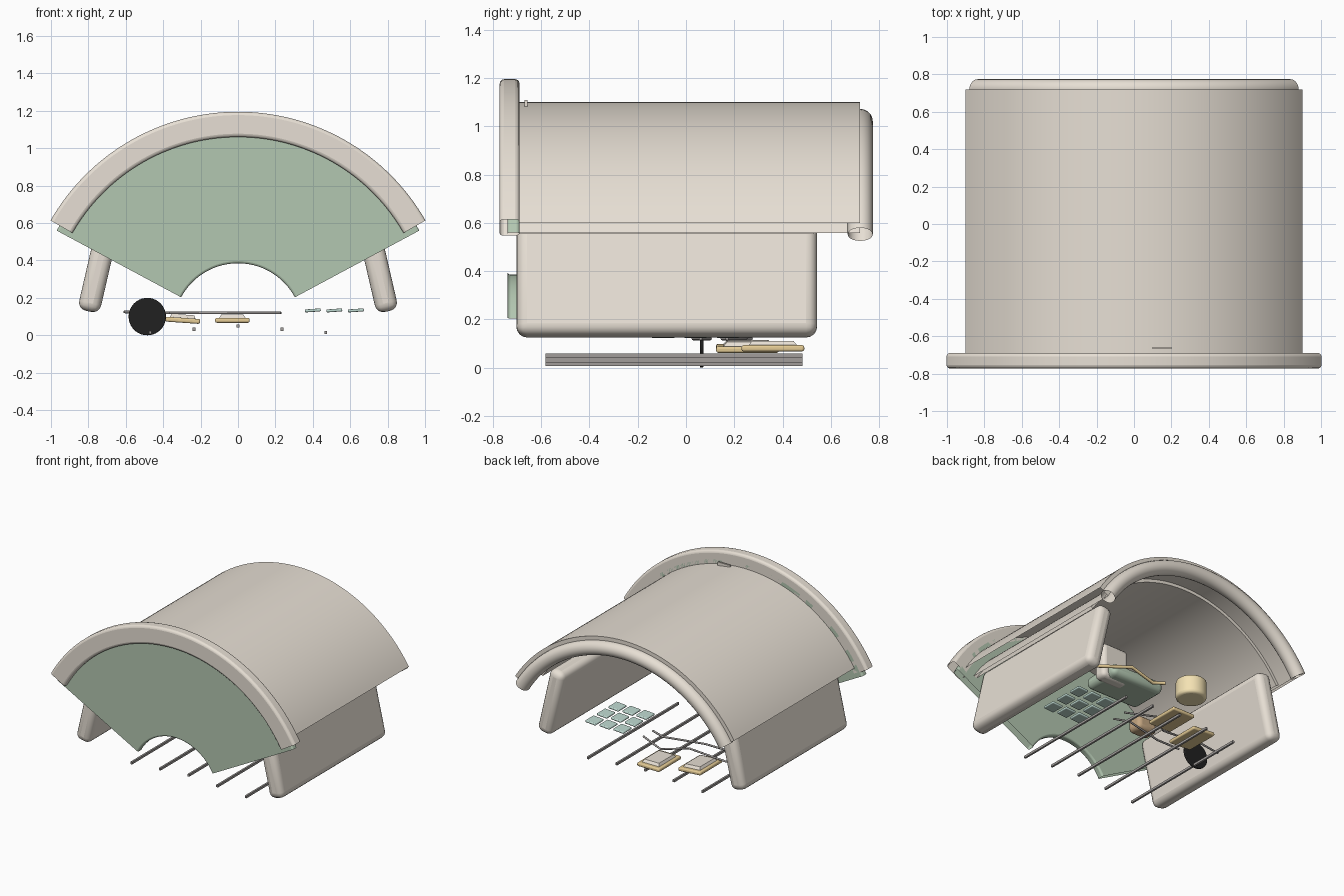
import bpy, bmesh
from math import sin, cos, radians, pi
from mathutils import Vector

if "Cube" in bpy.data.objects:
    bpy.data.objects.remove(bpy.data.objects["Cube"])

CZ = 0.04  # height of the common arch centre


def mat(name, col):
    m = bpy.data.materials.new(name)
    m.diffuse_color = (*col, 1)
    m.use_nodes = True
    m.node_tree.nodes["Principled BSDF"].inputs["Base Color"].default_value = m.diffuse_color
    return m


BEIGE = mat("beige", (0.80, 0.74, 0.66))
GREEN = mat("green", (0.45, 0.57, 0.44))
PALE = mat("pale_green", (0.52, 0.70, 0.64))
GOLD = mat("gold", (0.78, 0.60, 0.30))
YELLOW = mat("pale_yellow", (0.90, 0.76, 0.45))
BROWN = mat("brown", (0.55, 0.38, 0.22))
BLACK = mat("black", (0.015, 0.015, 0.015))
METAL = mat("metal", (0.36, 0.34, 0.33))
TEAL = mat("dark_teal", (0.12, 0.20, 0.17))


def finish(name, bm, m, bevel=0, seg=3):
    bmesh.ops.recalc_face_normals(bm, faces=bm.faces)
    me = bpy.data.meshes.new(name)
    bm.to_mesh(me)
    bm.free()
    ob = bpy.data.objects.new(name, me)
    bpy.context.collection.objects.link(ob)
    me.materials.append(m)
    if bevel:
        b = ob.modifiers.new("bevel", "BEVEL")
        b.width, b.segments, b.limit_method = bevel, seg, "ANGLE"
        b.angle_limit = radians(40)
    bpy.ops.object.select_all(action="DESELECT")
    ob.select_set(True)
    bpy.context.view_layer.objects.active = ob
    bpy.ops.object.shade_smooth_by_angle(angle=radians(35))
    return ob


def arch(name, profile, half, m, bevel=0, n=64):
    """Sweep a (radius, y) profile around the arch centre, ends left open."""
    bm = bmesh.new()
    rings = []
    for i in range(n + 1):
        a = radians(half) * (2 * i / n - 1)
        rings.append([bm.verts.new((r * sin(a), y, CZ + r * cos(a))) for r, y in profile])
    k = len(profile)
    for a, b in zip(rings, rings[1:]):
        for j in range(k):
            bm.faces.new((a[j], a[(j + 1) % k], b[(j + 1) % k], b[j]))
    return finish(name, bm, m, bevel)


def rect(r0, r1, y0, y1):
    return [(r0, y0), (r1, y0), (r1, y1), (r0, y1)]


def box(name, loc, size, m, bevel=0, rot=(0, 0, 0), seg=3, taper=1):
    bm = bmesh.new()
    bmesh.ops.create_cube(bm, size=1)
    for v in bm.verts:
        t = taper if v.co.z > 0 else 1
        v.co = Vector((v.co.x * size[0] * t, v.co.y * size[1] * t, v.co.z * size[2]))
    ob = finish(name, bm, m, bevel, seg)
    ob.location, ob.rotation_euler = loc, rot
    return ob


def cylinder(name, loc, r, depth, m, bevel, rot=(0, 0, 0)):
    bm = bmesh.new()
    bmesh.ops.create_cone(bm, cap_ends=True, segments=40, radius1=r, radius2=r, depth=depth)
    ob = finish(name, bm, m, bevel)
    ob.location, ob.rotation_euler = loc, rot


def wire(name, pts, r, m):
    cu = bpy.data.curves.new(name, "CURVE")
    cu.dimensions, cu.bevel_depth, cu.bevel_resolution, cu.use_fill_caps = "3D", r, 2, True
    s = cu.splines.new("POLY")
    s.points.add(len(pts) - 1)
    for p, c in zip(s.points, pts):
        p.co = (*c, 1)
    cu.materials.append(m)
    bpy.context.collection.objects.link(bpy.data.objects.new(name, cu))


# arched hood, inner liner, front frame, back rim and front panel
arch("hood_shell", rect(0.98, 1.06, -0.70, 0.72), 58.1, BEIGE)
arch("hood_liner", rect(0.955, 0.978, -0.69, 0.53), 57.5, BEIGE)
arch("front_frame", rect(1.02, 1.155, -0.772, -0.69), 60.2, BEIGE, 0.018)
arch("back_rim", [(0.98 + 0.052 * cos(t * pi / 10), 0.722 + 0.052 * sin(t * pi / 10))
                  for t in range(20)], 58.5, BEIGE)
arch("front_panel", rect(0.345, 1.10, -0.74, -0.69), 61.8, GREEN, 0.012)

# tilted side walls
for s, side in ((-1, "left"), (1, "right")):
    box(side + "_wall", (s * 0.744, -0.08, 0.372), (0.12, 1.246, 0.50), BEIGE, 0.045,
        (0, -s * radians(13), 0), 4)

# floor bars
for i in range(-2, 3):
    box("floor_bar", (i * 0.235, -0.05, 0.05 - 0.0175 * abs(i)), (0.014, 1.064, 0.017), METAL)

# grid of small tiles
for i in range(3):
    for j in range(3):
        box("tile", (0.40 + 0.115 * i, -0.095 + 0.135 * j, 0.133), (0.085, 0.098, 0.016),
            PALE, 0.006, (0, radians(-4), 0))

# pedals with raised tops
for x, y, a in ((-0.03, 0.36, 0), (-0.295, 0.255, 4)):
    box("pedal_base", (x, y, 0.08), (0.185, 0.26, 0.026), GOLD, 0.009, (0, radians(a), 0))
    box("pedal_top", (x, y, 0.102), (0.14, 0.20, 0.018), BEIGE, 0, (0, radians(a), 0), 3, 0.85)

# linkage wires
wire("lower_link", [(0.23, 0.17, 0.12), (0.02, 0.27, 0.12), (-0.13, 0.15, 0.12),
                    (-0.45, 0.18, 0.12), (-0.61, 0.15, 0.125)], 0.007, METAL)
wire("second_link", [(0.23, 0.06, 0.12), (0.12, 0.10, 0.12), (-0.18, 0.03, 0.12),
                     (-0.37, 0.03, 0.12)], 0.007, METAL)
wire("upper_link", [(0.31, -0.05, 0.55), (0.10, 0.10, 0.55), (-0.14, 0.03, 0.55),
                    (-0.21, 0.08, 0.55)], 0.012, GOLD)

# hanging disc, the drum above it and a small cushion
cylinder("disc", (-0.485, 0.065, 0.10), 0.10, 0.016, BLACK, 0.005, (pi / 2, 0, 0))
cylinder("drum", (-0.46, 0.05, 0.60), 0.105, 0.14, YELLOW, 0.02)
box("cushion", (-0.36, -0.34, 0.45), (0.16, 0.12, 0.10), BROWN, 0.03)

# inner seat
box("seat", (-0.12, -0.24, 0.64), (0.44, 0.30, 0.09), GREEN, 0.04, seg=4)
box("seat_back", (0.03, -0.20, 0.72), (0.22, 0.10, 0.26), BEIGE, 0.03)

# small clip on the roof
box("roof_clip", (0.15, -0.663, 1.093), (0.10, 0.012, 0.03), BEIGE)
